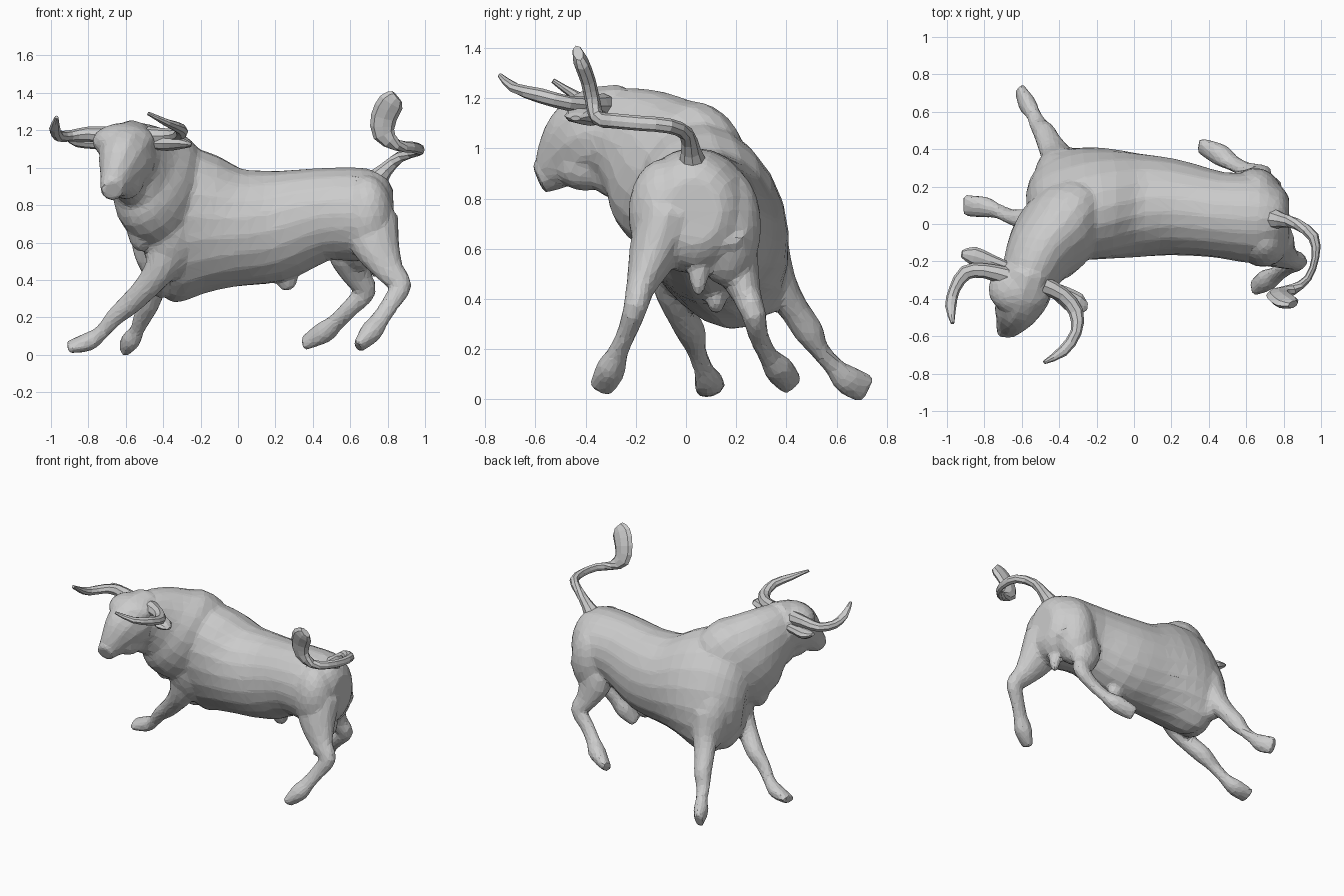
import bpy, bmesh, math
from mathutils import Vector, Matrix

cube = bpy.data.objects.get("Cube")
if cube:
    bpy.data.objects.remove(cube, do_unlink=True)

# One plain grey for the whole sculpture
GREY = (0.6, 0.6, 0.6, 1.0)
grey = bpy.data.materials.new("plain grey")
grey.use_nodes = True
grey.diffuse_color = GREY
grey.node_tree.nodes["Principled BSDF"].inputs["Base Color"].default_value = GREY

UNIT = 0.01  # every profile below is written in hundredths


def spline(stations, steps):
    """Catmull-Rom interpolation through rows of numbers."""
    rows = []
    last = len(stations) - 1
    for i in range(last):
        before, start = stations[max(i - 1, 0)], stations[i]
        end, after = stations[i + 1], stations[min(i + 2, last)]
        for k in range(steps):
            t = k / steps
            rows.append([
                b + 0.5 * t * (c - a + t * (2 * a - 5 * b + 4 * c - d + t * (3 * (b - c) + d - a)))
                for a, b, c, d in zip(before, start, end, after)])
    rows.append(list(stations[-1]))
    return rows


def loft(bm, stations, reference, sides=12, steps=3):
    """Closed tube along rows of x, y, z, half width, half height and optional lean."""
    rows = spline(stations, steps)
    centres = [Vector(row[:3]) * UNIT for row in rows]
    rings = []
    for i, row in enumerate(rows):
        ahead = centres[min(i + 1, len(rows) - 1)]
        behind = centres[max(i - 1, 0)]
        tangent = (ahead - behind).normalized()
        up_hint = Vector(reference)
        if len(row) > 5:
            lean = math.radians(row[5])
            up_hint = Vector((0, -math.sin(lean), math.cos(lean)))
        side = tangent.cross(up_hint).normalized()
        up = side.cross(tangent)
        ring = []
        for k in range(sides):
            angle = math.tau * k / sides
            offset = side * math.cos(angle) * row[3] + up * math.sin(angle) * row[4]
            ring.append(bm.verts.new(centres[i] + offset * UNIT))
        rings.append(ring)
    for lower, upper in zip(rings, rings[1:]):
        for k in range(sides):
            n = (k + 1) % sides
            bm.faces.new((lower[k], lower[n], upper[n], upper[k]))
    bm.faces.new(rings[0][::-1])
    bm.faces.new(rings[-1])


def muscle(bm, centre, radii, lean=0):
    """Ellipsoid mass blended into the body."""
    matrix = (Matrix.Translation(Vector(centre) * UNIT)
              @ Matrix.Rotation(math.radians(lean), 4, 'X')
              @ Matrix.Diagonal((*(Vector(radii) * UNIT), 1)))
    bmesh.ops.create_icosphere(bm, subdivisions=3, radius=1, matrix=matrix)


def finish(name, bm):
    bmesh.ops.recalc_face_normals(bm, faces=bm.faces)
    mesh = bpy.data.meshes.new(name)
    bm.to_mesh(mesh)
    bm.free()
    mesh.materials.append(grey)
    obj = bpy.data.objects.new(name, mesh)
    bpy.context.collection.objects.link(obj)
    return obj


def tube_object(name, stations, reference, sides=8, steps=2):
    bm = bmesh.new()
    loft(bm, stations, reference, sides, steps)
    return finish(name, bm)


UP, FORWARD = (0, 0, 1), (-1, 0, 0)
body = bmesh.new()

# Torso: rump to breast, leaning more toward the shoulders
loft(body, [
    (83, 3, 75, 11, 13, 0), (78, 3, 75, 18, 21, 0), (66, 3, 75, 24, 25, 0),
    (45, 5, 75, 23, 25, 3), (20, 9, 69, 26, 30, 6), (0, 10, 68, 28, 32, 10),
    (-20, 11, 70, 29, 40, 17), (-36, 10, 70, 27, 44, 21), (-46, 8, 69, 21, 35, 20),
    (-53, 5, 68, 11, 20, 18),
], UP, sides=20)

# Neck: turns sideways from the shoulders to the nape
loft(body, [
    (-25, 14, 74, 10, 14), (-34, 5, 83, 20, 30), (-43, -7, 91, 22, 32),
    (-50, -16, 99, 19, 26), (-55, -26, 104, 16, 21), (-58, -34, 105, 14, 17),
], UP, sides=20)

# Head: poll to muzzle, with the brow, jaw and throat
loft(body, [
    (-56, -24, 108, 15, 18), (-59, -36, 106, 15, 18), (-62, -44, 101, 13, 16),
    (-65, -51, 94, 9, 11), (-67, -55, 90, 7, 8), (-67, -59, 88, 6, 6),
], UP)
muscle(body, (-61, -35, 114), (17, 14, 10))
muscle(body, (-60, -40, 94), (10, 13, 11))
muscle(body, (-57, -28, 92), (10, 11, 12))
muscle(body, (-52, -10, 72), (8, 9, 17))

# Shoulders, breast, haunches, seat, sheath and scrotum
muscle(body, (-36, -5, 66), (16, 14, 27), 12)
muscle(body, (-39, 27, 61), (14, 13, 28), 14)
muscle(body, (-41, 12, 52), (11, 18, 22), 14)
muscle(body, (69, -9, 74), (14, 14, 22))
muscle(body, (65, 16, 69), (14, 14, 24))
muscle(body, (70, 3, 70), (13, 17, 14))
muscle(body, (26, 12, 41), (6, 4, 7))
muscle(body, (73, 5, 52), (4, 4, 11))

# Legs: shared thickness along each pair, one path per leg
fore_girth = [(11, 13), (8, 9), (6, 7), (6, 6), (4, 5), (4, 4), (6, 5), (6, 3)]
hind_girth = [(12, 16), (10, 13), (6, 8), (5, 6), (4, 5), (4, 5), (6, 6), (5, 3)]
near_foreleg = [(-37, -6, 62), (-41, -6, 47), (-49, -3, 36), (-58, 2, 27),
                (-66, 4, 20), (-73, 7, 12), (-80, 9, 7), (-91, 10, 4)]
far_foreleg = [(-38, 30, 62), (-41, 36, 47), (-45, 43, 36), (-48, 49, 27),
               (-51, 53, 20), (-54, 59, 13), (-57, 64, 8), (-61, 72, 4)]
near_hind_leg = [(70, -8, 72), (74, -13, 58), (81, -18, 45), (87, -20, 37),
                 (82, -23, 28), (76, -27, 19), (71, -30, 12), (64, -34, 4)]
far_hind_leg = [(67, 15, 70), (60, 19, 56), (64, 24, 42), (68, 27, 34),
                (60, 29, 25), (52, 33, 17), (46, 37, 12), (35, 42, 6)]
for path, girth in ((near_foreleg, fore_girth), (far_foreleg, fore_girth),
                    (near_hind_leg, hind_girth), (far_hind_leg, hind_girth)):
    loft(body, [point + size for point, size in zip(path, girth)], FORWARD)

# Fuse the masses into one faceted skin
bull = finish("bull_body", body)
fuse = bull.modifiers.new("fuse", 'REMESH')
fuse.mode = 'VOXEL'
fuse.voxel_size = 0.014
soften = bull.modifiers.new("soften", 'SMOOTH')
soften.factor = 0.5
soften.iterations = 5
facet = bull.modifiers.new("facet", 'DECIMATE')
facet.ratio = 0.09

# Horns sweep out and then forward to a point
tube_object("near_horn", [
    (-48, -33, 117, 5, 5), (-38, -38, 117, 4, 4), (-31, -47, 118, 4, 3),
    (-31, -58, 121, 3, 3), (-38, -68, 124, 3, 2), (-48, -74, 129, 1, 1)], UP)
tube_object("far_horn", [
    (-68, -28, 117, 5, 5), (-80, -25, 118, 4, 4), (-90, -26, 117, 4, 3),
    (-96, -35, 117, 3, 3), (-98, -44, 121, 3, 2), (-97, -53, 127, 1, 1)], UP)

# Ears sit just below the horns
tube_object("near_ear", [
    (-46, -33, 113, 3, 3), (-38, -38, 113, 5, 4),
    (-30, -43, 113, 6, 3), (-25, -44, 112, 2, 1)], UP)
tube_object("far_ear", [
    (-68, -23, 112, 3, 3), (-77, -20, 113, 4, 3),
    (-86, -17, 114, 5, 3), (-92, -16, 116, 2, 1)], UP)

# Tail curls up and sideways to a flat tuft
tube_object("tail", [
    (72, 3, 91, 7, 7), (79, 2, 99, 4, 4), (87, 0, 106, 3, 3), (96, -7, 109, 3, 3),
    (97, -18, 110, 3, 2), (93, -29, 111, 3, 2), (85, -35, 112, 3, 3),
    (78, -37, 118, 3, 6), (78, -39, 127, 3, 7), (82, -42, 135, 3, 7),
    (85, -43, 138, 2, 4)], (1, 0, 0))
